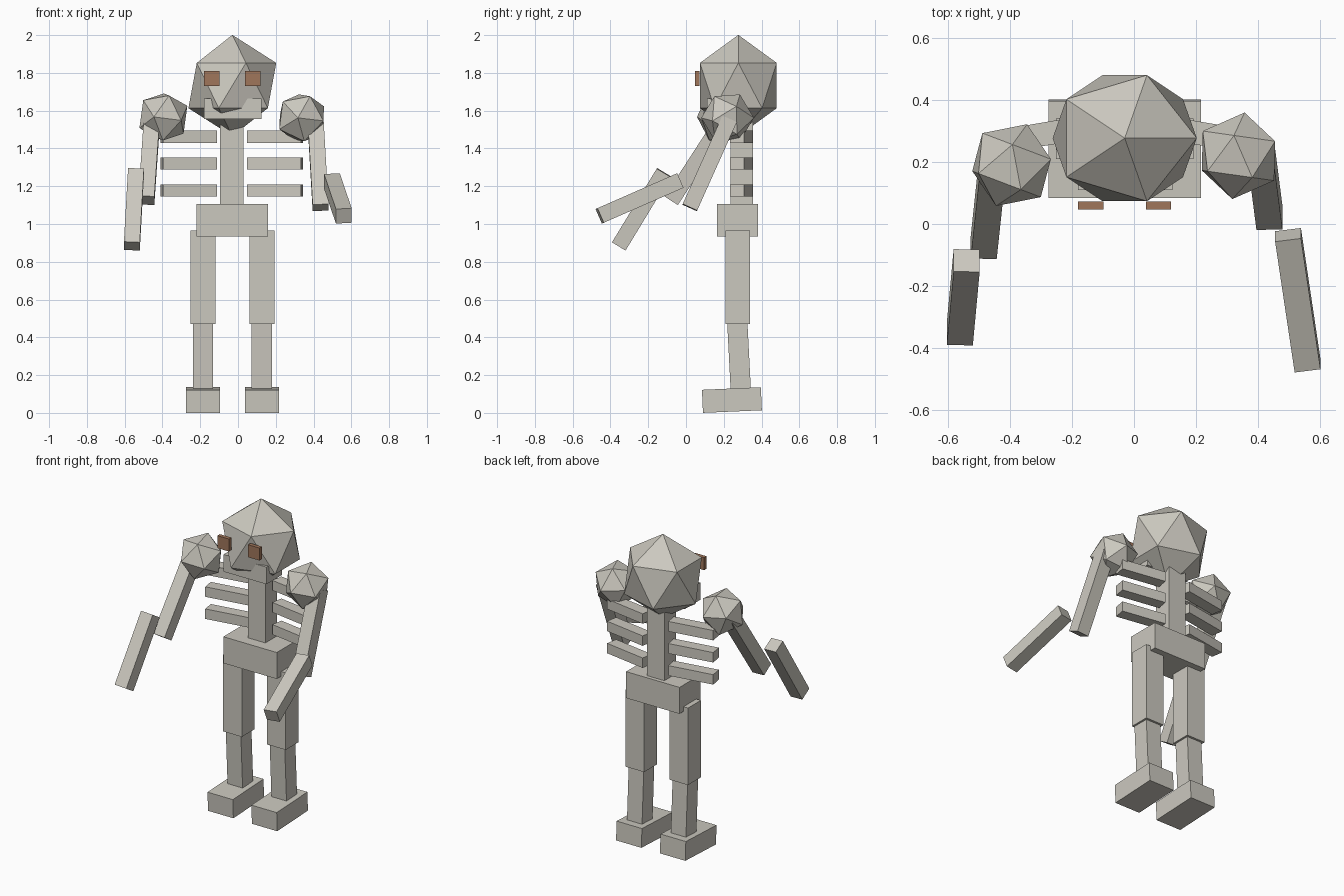
import bpy
import bmesh
from math import radians
from mathutils import Matrix, Vector

old = bpy.data.objects.get("Cube")
if old:
    bpy.data.objects.remove(old, do_unlink=True)


def material(name, rgb):
    mat = bpy.data.materials.new(name)
    mat.use_nodes = True
    mat.diffuse_color = (*rgb, 1)
    mat.node_tree.nodes["Principled BSDF"].inputs["Base Color"].default_value = (*rgb, 1)
    return mat


BONE = material("bone", (0.60, 0.58, 0.52))
BROWN = material("eye_brown", (0.35, 0.18, 0.105))


def add(name, bm, matrix, mat):
    mesh = bpy.data.meshes.new(name)
    bm.to_mesh(mesh)
    bm.free()
    mesh.materials.append(mat)
    obj = bpy.data.objects.new(name, mesh)
    obj.matrix_world = matrix
    bpy.context.collection.objects.link(obj)
    return obj


def box(name, center, size, rot=Matrix.Identity(4), mat=BONE):
    bm = bmesh.new()
    bmesh.ops.create_cube(bm, size=1)
    bmesh.ops.scale(bm, vec=size, verts=bm.verts)
    return add(name, bm, Matrix.Translation(center) @ rot, mat)


def span(name, x, y, z, mat=BONE):
    """Upright box given by its limits on each axis."""
    lo, hi = Vector((x[0], y[0], z[0])), Vector((x[1], y[1], z[1]))
    return box(name, (lo + hi) / 2, hi - lo, mat=mat)


def basis(up, side):
    """Rotation with local z along up and local x towards side."""
    z = Vector(up).normalized()
    x = Vector(side)
    x = (x - z * x.dot(z)).normalized()
    return Matrix((x, z.cross(x), z)).transposed().to_4x4()


def limb(name, a, b, width):
    """Square bar from a to b."""
    a, b = Vector(a), Vector(b)
    return box(name, (a + b) / 2, (width, width, (b - a).length), basis(a - b, (1, 0, 0)))


def ball(name, center, radii, rot=Matrix.Identity(4)):
    """Twenty-sided ball."""
    bm = bmesh.new()
    bmesh.ops.create_icosphere(bm, subdivisions=1, radius=1)
    bmesh.ops.scale(bm, vec=radii, verts=bm.verts)
    return add(name, bm, Matrix.Translation(center) @ rot, BONE)


# Head, jaw and eyes
MID = -0.03
ball("head", (MID, 0.277, 1.733), (0.26, 0.239, 0.268))
span("jaw", (-0.18, 0.125), (0.11, 0.27), (1.555, 1.665))
for side, s in (("right", -1), ("left", 1)):
    box(side + "_eye", (MID + s * 0.109, 0.06, 1.77), (0.082, 0.025, 0.08), mat=BROWN)

# Spine and pelvis
span("spine", (-0.095, 0.03), (0.235, 0.355), (1.08, 1.54))
span("pelvis", (-0.22, 0.16), (0.165, 0.38), (0.935, 1.105))

# Ribs and legs
for side, s in (("right", -1), ("left", 1)):
    for i, z in enumerate((1.178, 1.32, 1.462)):
        box(f"{side}_rib_{i + 1}", (MID - 0.002 + s * 0.228, 0.295, z),
            (0.29, 0.075, 0.064), Matrix.Rotation(radians(-9.5 * s), 4, "Z"))
    x = MID + s * 0.156
    box(side + "_thigh", (x, 0.275, 0.718), (0.132, 0.13, 0.495))
    limb(side + "_shin", (x, 0.27, 0.51), (x, 0.291, 0.1), 0.107)
    box(side + "_foot", (x, 0.243, 0.068), (0.18, 0.312, 0.122),
        Matrix.Rotation(radians(2.5), 4, "X"))

# Shoulders
R = (0.141,) * 3
ball("right_shoulder", (-0.395, 0.19, 1.567), R, basis((0.355, 0.935, 0), (0.9, 0.11, 0.42)))
ball("left_shoulder", (0.337, 0.22, 1.562), R, basis((0.14, 0.99, 0), (0.837, 0.32, 0.43)))

# Arms
limb("right_upper_arm", (-0.455, 0.205, 1.56), (-0.485, -0.077, 1.125), 0.084)
limb("right_forearm", (-0.54, -0.118, 1.273), (-0.562, -0.355, 0.883), 0.084)
limb("left_upper_arm", (0.41, 0.23, 1.555), (0.437, 0.02, 1.087), 0.084)
limb("left_forearm", (0.497, -0.035, 1.228), (0.56, -0.457, 1.043), 0.084)
